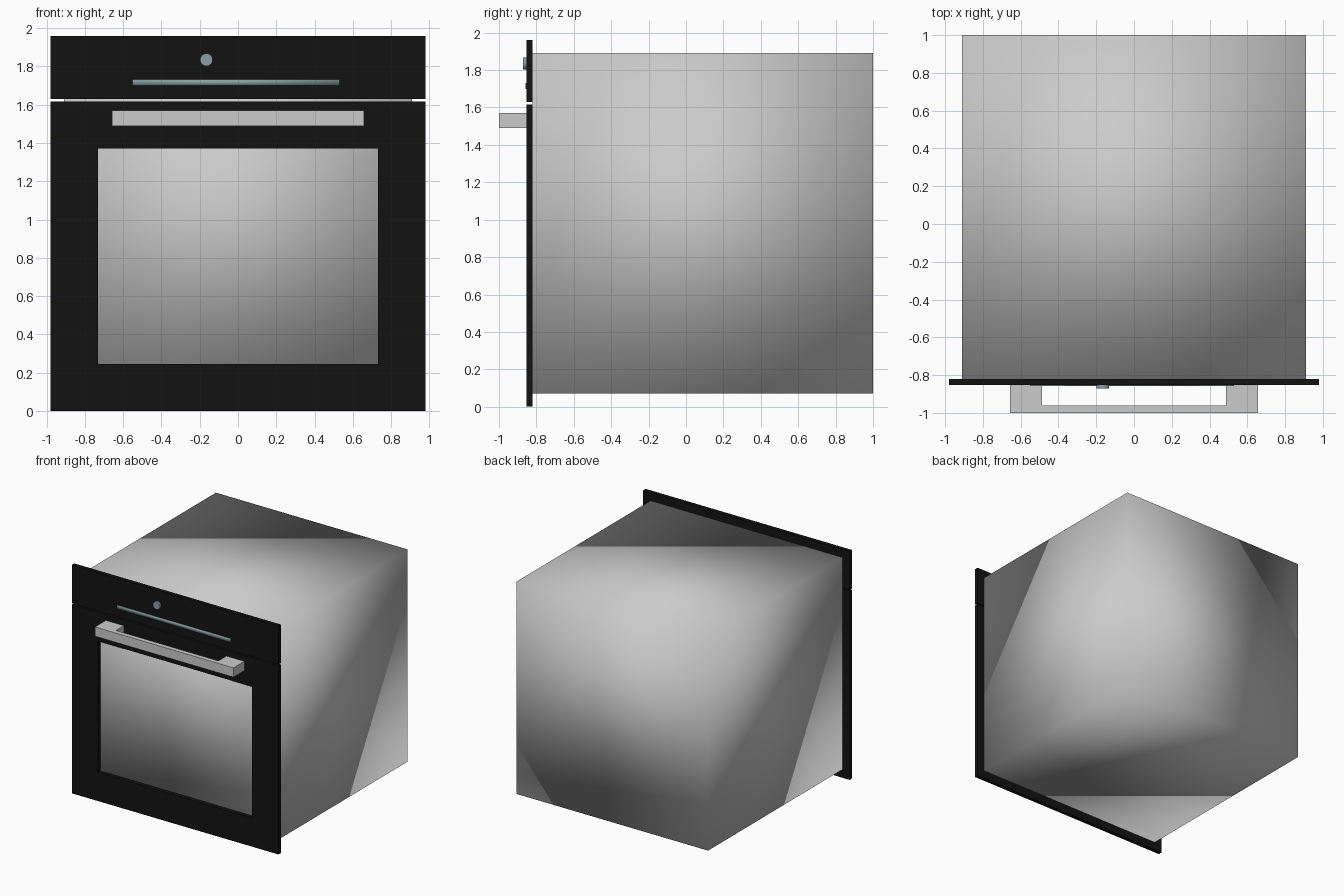
import bpy, bmesh, math
from mathutils import Matrix

if "Cube" in bpy.data.objects:
    bpy.data.objects.remove(bpy.data.objects["Cube"])


def material(name, rgb):
    m = bpy.data.materials.new(name)
    m.diffuse_color = (*rgb, 1)
    m.use_nodes = True
    m.node_tree.nodes["Principled BSDF"].inputs["Base Color"].default_value = m.diffuse_color
    return m


def finish(name, bm, mat=None, smooth=False):
    bmesh.ops.recalc_face_normals(bm, faces=bm.faces)
    for f in bm.faces:
        f.smooth = smooth
    me = bpy.data.meshes.new(name)
    bm.to_mesh(me)
    bm.free()
    ob = bpy.data.objects.new(name, me)
    bpy.context.collection.objects.link(ob)
    if mat:
        me.materials.append(mat)
    return ob


def box(name, x, y, z, mat=None, smooth=False):
    bm = bmesh.new()
    size = [b - a for a, b in (x, y, z)]
    mid = [(a + b) / 2 for a, b in (x, y, z)]
    bmesh.ops.create_cube(bm, size=1, matrix=Matrix.Translation(mid) @ Matrix.Diagonal((*size, 1)))
    return finish(name, bm, mat, smooth)


def extrude(bm, faces, vec):
    geo = bmesh.ops.extrude_face_region(bm, geom=faces)["geom"]
    bmesh.ops.translate(bm, verts=[g for g in geo if isinstance(g, bmesh.types.BMVert)], vec=vec)


black = material("black_enamel", (0.006, 0.006, 0.006))
steel = material("blue_grey_steel", (0.26, 0.34, 0.36))

FRONT, BACK = -0.853, -0.82

# Oven housing, softly shaded across its corners
box("oven_body", (-0.91, 0.91), (BACK, 1.0), (0.07, 1.89), smooth=True)

# Control panel above the door
box("control_panel", (-0.98, 0.98), (FRONT, BACK), (1.63, 1.96), black)

# Door frame with an open window
bm = bmesh.new()
rings = []
for hx, z0, z1 in ((0.98, 0.0, 1.617), (0.732, 0.247, 1.372)):
    corners = ((-hx, z0), (hx, z0), (hx, z1), (-hx, z1))
    rings.append([bm.verts.new((x, BACK, z)) for x, z in corners])
outer, inner = rings
faces = [bm.faces.new((outer[i], outer[(i + 1) % 4], inner[(i + 1) % 4], inner[i])) for i in range(4)]
extrude(bm, faces, (0, FRONT - BACK, 0))
finish("door_frame", bm, black)

# Door handle: U-shaped plan extruded upwards
half = [(0.657, FRONT), (0.657, -1.0)]
inside = [(0.487, -0.96), (0.487, FRONT)]
plan = half + [(-x, y) for x, y in reversed(half)] + [(-x, y) for x, y in reversed(inside)] + inside
bm = bmesh.new()
face = bm.faces.new([bm.verts.new((x, y, 1.49)) for x, y in plan])
extrude(bm, [face], (0, 0, 0.08))
finish("door_handle", bm)

# Display strip
box("display_strip", (-0.55, 0.53), (-0.857, FRONT), (1.70, 1.732), steel, smooth=True)

# Control knob
bm = bmesh.new()
bmesh.ops.create_cone(bm, cap_ends=True, segments=32, radius1=0.033, radius2=0.033, depth=0.018,
                      matrix=Matrix.Translation((-0.165, FRONT - 0.009, 1.835))
                      @ Matrix.Rotation(math.radians(90), 4, 'X'))
knob = finish("control_knob", bm, steel)
bpy.context.view_layer.objects.active = knob
knob.select_set(True)
bpy.ops.object.shade_smooth_by_angle(angle=math.radians(40))
